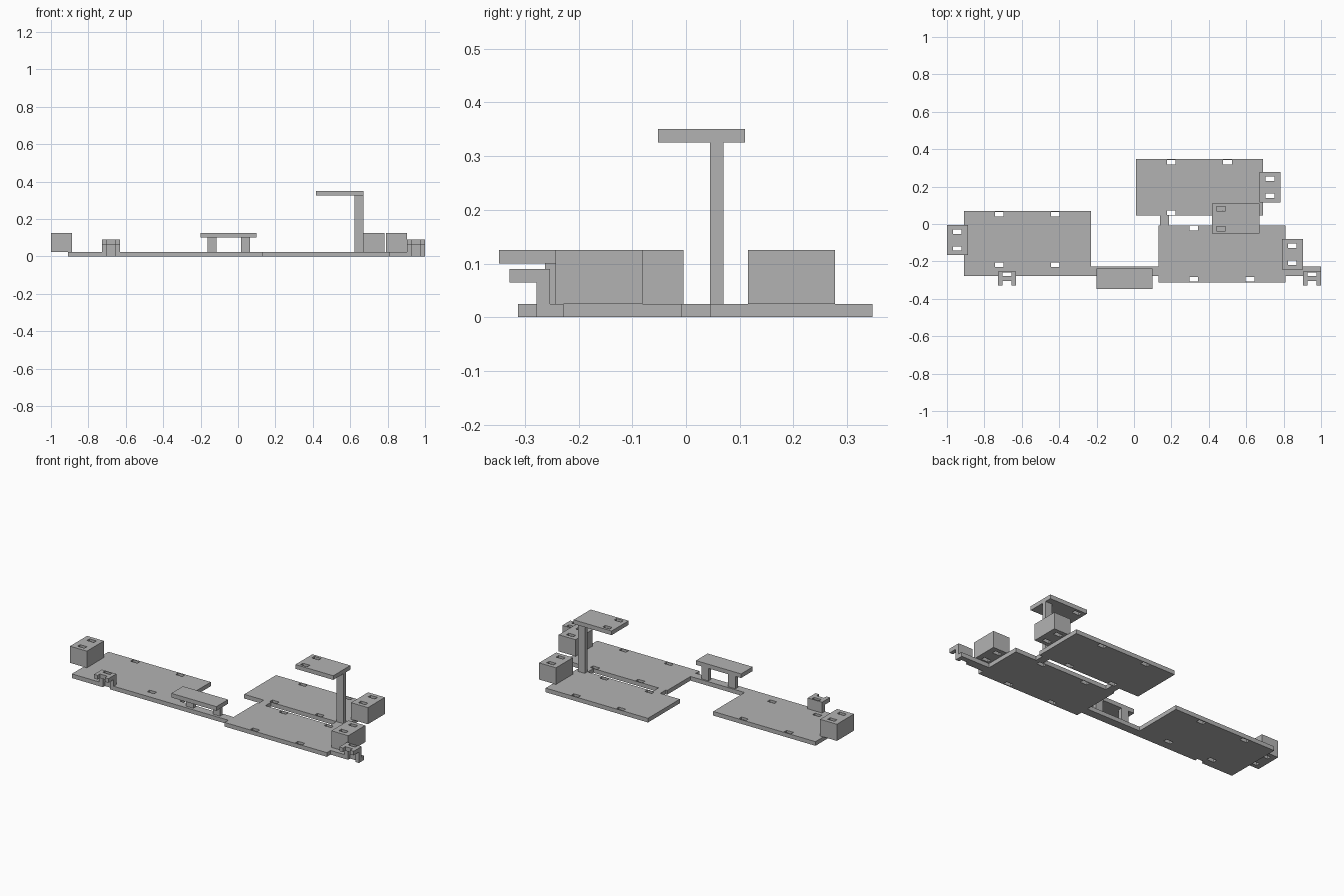
import bpy, bmesh

if "Cube" in bpy.data.objects:
    bpy.data.objects.remove(bpy.data.objects["Cube"], do_unlink=True)

grey = bpy.data.materials.new("plain grey")
grey.use_nodes = True
colour = (0.45, 0.45, 0.45, 1)
grey.diffuse_color = colour
grey.node_tree.nodes["Principled BSDF"].inputs["Base Color"].default_value = colour

T = 0.025            # sheet thickness
TOP = 0.125          # top of blocks and low shelf


def slab(name, z0, z1, solids, holes=()):
    """Extrude the union of rectangles (x0, x1, y0, y1), less the holes."""
    rects = list(solids) + list(holes)
    xs = sorted({round(v, 4) for r in rects for v in r[:2]})
    ys = sorted({round(v, 4) for r in rects for v in r[2:]})

    def inside(x, y, group):
        return any(r[0] < x < r[1] and r[2] < y < r[3] for r in group)

    bm = bmesh.new()
    grid = {(x, y): bm.verts.new((x, y, z0)) for x in xs for y in ys}
    for xa, xb in zip(xs, xs[1:]):
        for ya, yb in zip(ys, ys[1:]):
            x, y = (xa + xb) / 2, (ya + yb) / 2
            if inside(x, y, solids) and not inside(x, y, holes):
                bm.faces.new([grid[p] for p in ((xa, ya), (xb, ya), (xb, yb), (xa, yb))])
    bmesh.ops.delete(bm, geom=[v for v in bm.verts if not v.link_faces], context='VERTS')
    ext = bmesh.ops.extrude_face_region(bm, geom=bm.faces[:], use_keep_orig=True)
    for v in ext["geom"]:
        if isinstance(v, bmesh.types.BMVert):
            v.co.z = z1
    bmesh.ops.recalc_face_normals(bm, faces=bm.faces[:])
    mesh = bpy.data.meshes.new(name)
    bm.to_mesh(mesh)
    bm.free()
    mesh.materials.append(grey)
    obj = bpy.data.objects.new(name, mesh)
    bpy.context.collection.objects.link(obj)
    return obj


def slot(x, y):
    """Small rectangular opening centred on x, y."""
    return (x - 0.023, x + 0.023, y - 0.012, y + 0.012)


def groove(x):
    """Groove at the back of a bracket, cut through everything below it."""
    return (x - 0.024, x + 0.024, -0.279, -0.259)


BRACKETS = {"left": 0.951, "right": -0.68}

# Base sheet: three plates, linking strip and two short bridges
plates = [
    (-0.91, -0.23, -0.278, 0.07),
    (0.13, 0.81, -0.313, -0.008),
    (0.01, 0.69, 0.045, 0.347),
]
links = [
    (-0.23, 0.999, -0.278, -0.228),
    (0.14, 0.188, -0.008, 0.045),
    (0.622, 0.67, -0.008, 0.045),
]
base_slots = [slot(x, y) for x in (-0.72, -0.42) for y in (0.052, -0.218)]
base_slots += [slot(x, y) for x in (0.32, 0.62) for y in (-0.023, -0.295)]
base_slots += [slot(x, y) for x in (0.2, 0.5) for y in (0.331, 0.061)]
slab("base_plates", 0, T, plates + links, base_slots + [groove(x) for x in BRACKETS.values()])

# Slotted end blocks
for name, x, y in (("right_block", -0.944, -0.086),
                   ("left_front_block", 0.847, -0.162),
                   ("left_back_block", 0.727, 0.196)):
    slab(name, T, TOP, [(x - 0.056, x + 0.056, y - 0.081, y + 0.081)],
         [slot(x, y + s * 0.045) for s in (-1, 1)])

# Low shelf on two posts
slab("low_shelf", TOP - T, TOP, [(-0.2, 0.1, -0.348, -0.237)])
for name, x in (("right", -0.138), ("left", 0.04)):
    slab(name + "_shelf_post", T, TOP - T, [(x - 0.024, x + 0.024, -0.262, -0.237)])

# High shelf on a single column
slab("high_shelf", 0.325, 0.35, [(0.418, 0.67, -0.052, 0.11)],
     [slot(0.465, y) for y in (0.082, -0.026)])
slab("high_shelf_column", T, 0.325, [(0.624, 0.67, 0.045, 0.07)])

# Forked brackets: grooved upright and a notched head
for side, x in BRACKETS.items():
    slab(side + "_bracket_upright", T, 0.065,
         [(x - 0.048, x + 0.048, -0.278, -0.253)], [groove(x)])
    slab(side + "_bracket_head", 0.065, 0.09, [(x - 0.048, x + 0.048, -0.328, -0.253)],
         [groove(x), (x - 0.024, x + 0.024, -0.329, -0.305)])
